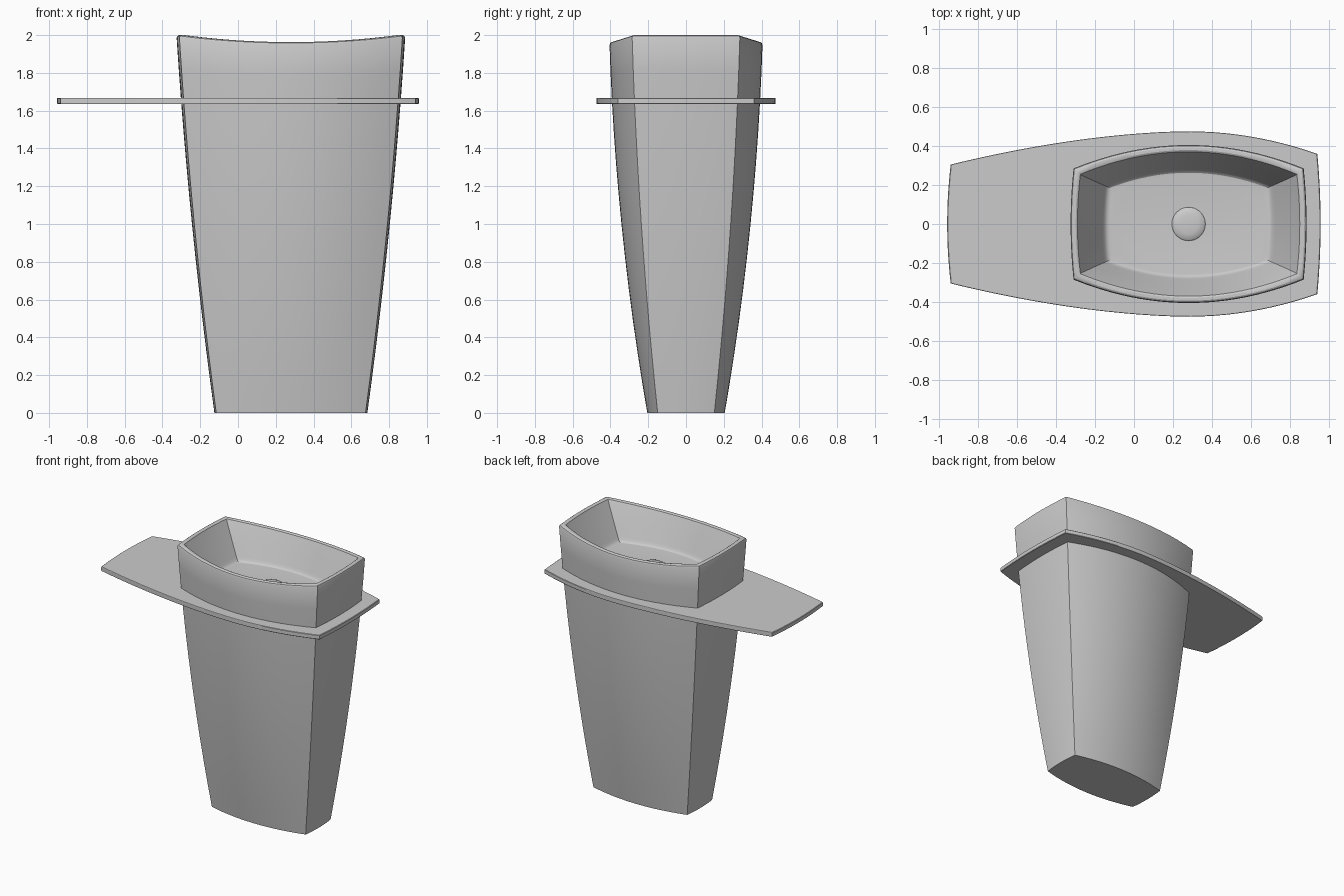
import bpy, bmesh, math

if "Cube" in bpy.data.objects:
    bpy.data.objects.remove(bpy.data.objects["Cube"])

CX = 0.28          # centre of the basin along x
TOP = 2.0


def outline(hx, hy, cx, cy, n_long=24, n_short=10):
    """Four bulged sides: hx, hy are mid-side half sizes, cx, cy the corners."""
    pts = []
    for s in (-1, 1):
        for i in range(n_long):                      # long side
            t = -1 + 2 * i / n_long
            pts.append((-s * cx * t, s * (cy + (hy - cy) * (1 - t * t))))
        for i in range(n_short):                     # short end
            t = -1 + 2 * i / n_short
            pts.append((-s * (cx + (hx - cx) * (1 - t * t)), -s * cy * t))
    return pts


def finish(name, bm, angle=28):
    bmesh.ops.recalc_face_normals(bm, faces=bm.faces)
    mesh = bpy.data.meshes.new(name)
    bm.to_mesh(mesh)
    bm.free()
    ob = bpy.data.objects.new(name, mesh)
    bpy.context.collection.objects.link(ob)
    bpy.ops.object.select_all(action='DESELECT')
    ob.select_set(True)
    bpy.context.view_layer.objects.active = ob
    bpy.ops.object.shade_smooth_by_angle(angle=math.radians(angle))
    return ob


def loft(name, rings, angle=28):
    """Skin a list of closed point rings and cap both ends."""
    bm = bmesh.new()
    loops = [[bm.verts.new(p) for p in ring] for ring in rings]
    for a, b in zip(loops, loops[1:]):
        for i in range(len(a)):
            j = (i + 1) % len(a)
            bm.faces.new((a[i], a[j], b[j], b[i]))
    bm.faces.new(loops[0])
    bm.faces.new(loops[-1])
    return finish(name, bm, angle)


def basin_ring(hx, hy, cx, cy, z, dip):
    """Ring around the basin centre; dip sags the middle of the long sides."""
    return [(CX + x, y, z - dip * max(0, 1 - (x / cx) ** 2))
            for x, y in outline(hx, hy, cx, cy)]


# Pedestal and basin in one shell: outer wall, rounded rim, inner bowl
rings = []
STEPS = 12
for k in range(STEPS + 1):
    u = k / STEPS
    ease = u + 0.36 * u * (1 - u)
    ease_y = u + 0.72 * u * (1 - u)
    hx = 0.405 + 0.2 * ease
    hy = 0.205 + 0.2 * ease_y
    cy = 0.15 + 0.135 * (u + 0.55 * u * (1 - u))
    rings.append(basin_ring(hx, hy, hx - 0.010 - 0.005 * u, cy,
                            u * (TOP - 0.015), 0.037 * u ** 6))
for inset, z in ((0.004, 1.995), (0.012, TOP), (0.026, TOP),
                 (0.035, 1.995), (0.041, 1.982)):
    rings.append(basin_ring(0.605 - inset, 0.405 - inset, 0.59 - inset,
                            0.285 - inset * 0.85, z, 0.037))
# Sloping bowl wall, then a small fillet into the floor
for f, z in ((0.5, 1.855), (0.86, 1.765), (0.94, 1.746), (1.0, 1.737),
             (1.08, 1.731), (1.16, 1.73)):
    rings.append(basin_ring(0.562 - 0.137 * f, 0.362 - 0.092 * f,
                            0.547 - 0.132 * f, 0.248 - 0.058 * f,
                            z, 0.037 * max(0, 1 - f)))
loft("basin_pedestal", rings)

# Drain cover: low domed disc on the bowl floor
loft("drain_cover", [[(CX + r * math.cos(a), r * math.sin(a), z)
                      for a in [2 * math.pi * i / 40 for i in range(40)]]
                     for r, z in ((0.086, 1.725), (0.086, 1.738), (0.08, 1.744),
                                  (0.05, 1.749), (0.02, 1.751))], 40)


# Counter shelf: long asymmetric slab with bowed edges
def shelf_edge(x):
    if x < CX:
        return 0.475 - 0.170 * ((CX - x) / 1.22) ** 1.75
    return 0.475 - 0.115 * ((x - CX) / 0.66) ** 2


N = 32
xs = [-0.94 + 1.88 * i / N for i in range(N + 1)]
side = [(x, -shelf_edge(x)) for x in xs]
ends = [-1 + 2 * i / 10 for i in range(1, 10)]
shape = side
shape = shape + [(0.94 + 0.017 * (1 - t * t), 0.36 * t) for t in ends]
shape = shape + [(x, -y) for x, y in reversed(side)]
shape = shape + [(-0.94 - 0.018 * (1 - t * t), -0.305 * t) for t in ends]
loft("counter_shelf", [[(x * s, y * s, z) for x, y in shape]
                       for s, z in ((0.996, 1.635), (1, 1.638),
                                    (1, 1.665), (0.996, 1.668))])
